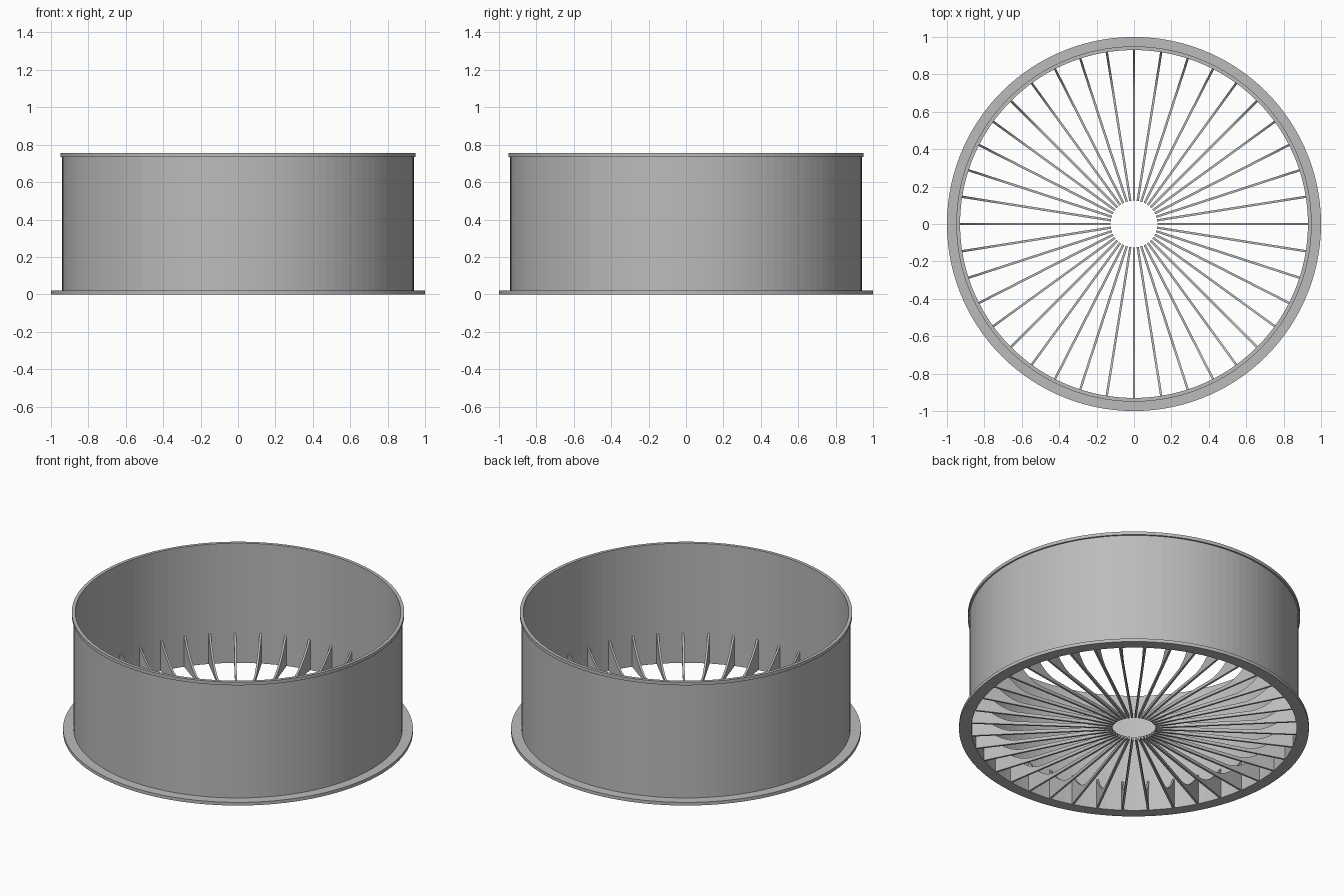
import bpy
import bmesh
import math

cube = bpy.data.objects.get("Cube")
if cube:
    bpy.data.objects.remove(cube, do_unlink=True)

SEGMENTS = 120
FIN_COUNT = 40
INNER_RADIUS = 0.93

grey = bpy.data.materials.new("plain_grey")
grey.use_nodes = True
colour = (0.5, 0.5, 0.5, 1)
grey.diffuse_color = colour
grey.node_tree.nodes["Principled BSDF"].inputs["Base Color"].default_value = colour


def add_object(name, bm):
    bmesh.ops.recalc_face_normals(bm, faces=bm.faces)
    mesh = bpy.data.meshes.new(name)
    bm.to_mesh(mesh)
    bm.free()
    mesh.materials.append(grey)
    obj = bpy.data.objects.new(name, mesh)
    bpy.context.collection.objects.link(obj)
    return obj


def lathe(name, profile):
    """Turn a closed (radius, height) profile around the z axis."""
    bm = bmesh.new()
    rings = []
    for i in range(SEGMENTS):
        a = math.tau * i / SEGMENTS
        rings.append([bm.verts.new((r * math.cos(a), r * math.sin(a), z))
                      for r, z in profile])
    n = len(profile)
    for i in range(SEGMENTS):
        here, there = rings[i], rings[(i + 1) % SEGMENTS]
        for j in range(n):
            k = (j + 1) % n
            bm.faces.new((here[j], there[j], there[k], here[k]))
    return add_object(name, bm)


def fin_profile():
    """Low bar that sweeps up to a tall root at the wall."""
    start, low, high, steps = 0.68, 0.02, 0.19, 10
    outer = INNER_RADIUS + 0.004
    points = [(0.125, 0), (outer, 0), (outer, high)]
    for i in range(steps, -1, -1):
        t = i / steps
        points.append((start + (INNER_RADIUS - start) * t,
                       low + (high - low) * t ** 2))
    points.append((0.125, low))
    return points


def radial_fins(name, thickness):
    bm = bmesh.new()
    profile = fin_profile()
    n = len(profile)
    for i in range(FIN_COUNT):
        a = math.tau * i / FIN_COUNT
        c, s = math.cos(a), math.sin(a)
        sides = []
        for y in (-thickness / 2, thickness / 2):
            sides.append([bm.verts.new((r * c - y * s, r * s + y * c, z))
                          for r, z in profile])
        near, far = sides
        bm.faces.new(near)
        bm.faces.new(far[::-1])
        for j in range(n):
            k = (j + 1) % n
            bm.faces.new((near[j], far[j], far[k], near[k]))
    return add_object(name, bm)


# Thin wall with a wide foot flange and a narrow top lip
lathe("ring_wall", [
    (INNER_RADIUS, 0), (1, 0), (1, 0.02), (0.94, 0.02),
    (0.94, 0.735), (0.95, 0.735), (0.95, 0.755), (INNER_RADIUS, 0.755),
])

# Grille of blades pointing at the open centre
radial_fins("radial_fins", 0.012)
